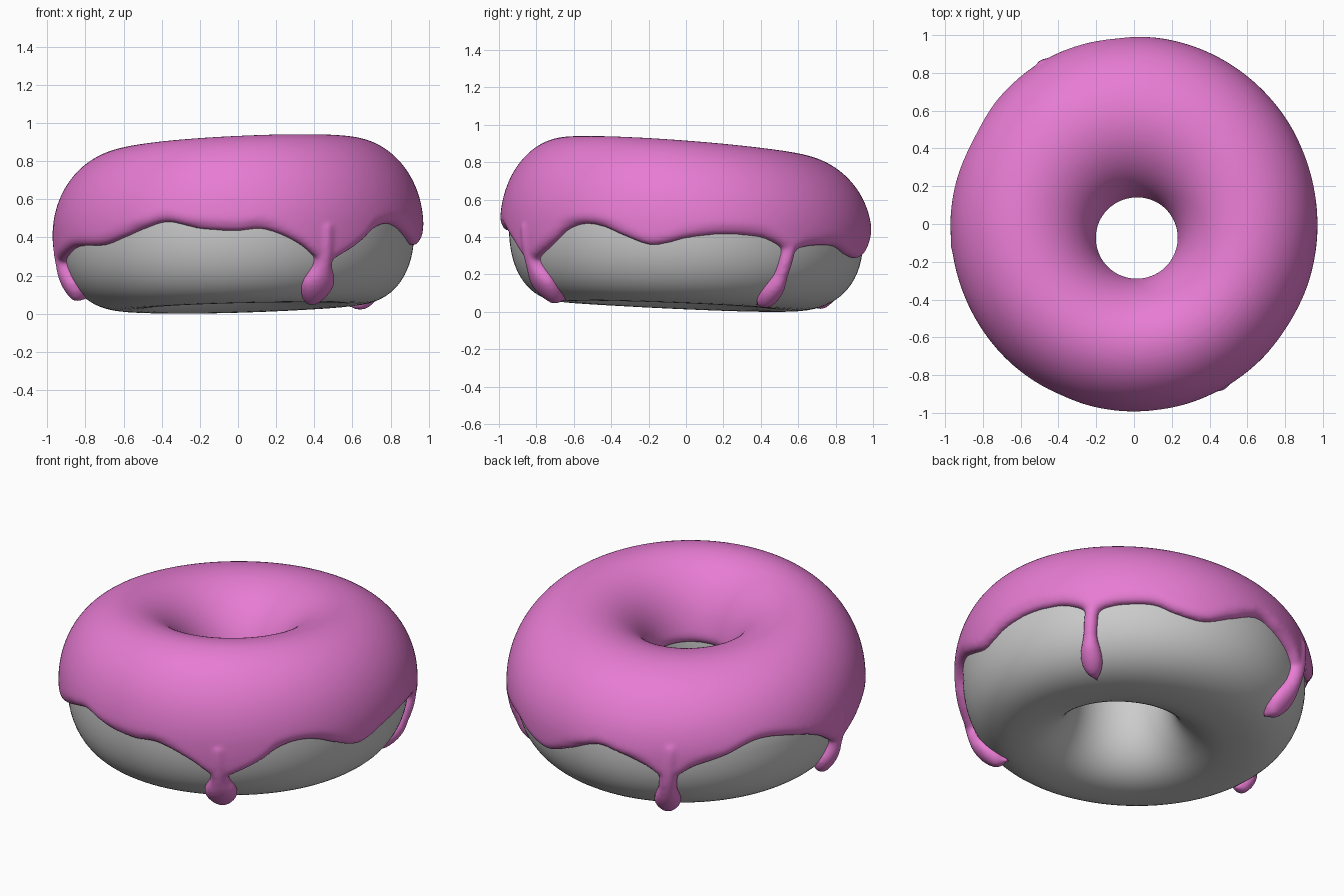
import bpy, bmesh, math
from math import sin, cos, pi, radians, sqrt
from mathutils import Vector

if "Cube" in bpy.data.objects:
    bpy.data.objects.remove(bpy.data.objects["Cube"])

PHI0 = radians(-57)      # direction in which the ring rises
T = 0.047                # icing thickness

# Lower rim of the icing: angle, height
RIM = [(0, .395), (12, .415), (25, .40), (31, .365), (36, .32), (41, .345), (47, .355),
       (57, .35), (64, .31), (74, .29), (84, .35), (95, .42), (104, .39), (112, .34),
       (119, .27), (127, .34), (136, .385), (150, .46), (166, .42), (176, .36),
       (186, .27), (194, .30), (206, .35), (222, .36), (231, .40), (238, .44),
       (247, .48), (258, .445), (270, .435), (277, .445), (283, .42), (290, .365),
       (298.5, .28), (307, .33), (312.5, .38), (318, .44), (325, .47), (332, .455),
       (339, .41), (348, .36), (354, .37)]

# Drips: top angle, tip angle, tip height, neck half width, bulb half width
DRIPS = [(298.5, 299, .07, .05, .092), (37, 33, .04, .038, .06),
         (187, 186, .08, .045, .07), (120, 118, .035, .05, .075)]


def material(name, rgb):
    m = bpy.data.materials.new(name)
    m.diffuse_color = (*rgb, 1)
    m.use_nodes = True
    m.node_tree.nodes["Principled BSDF"].inputs["Base Color"].default_value = m.diffuse_color
    return m


def rim_height(deg):
    """Smooth periodic interpolation of the rim."""
    n = len(RIM)
    P = lambda i: (RIM[i % n][0] + 360 * (i // n), RIM[i % n][1])
    i = max(k for k in range(n) if RIM[k][0] <= deg % 360)
    (x0, y0), (x1, y1), (x2, y2), (x3, y3) = P(i - 1), P(i), P(i + 1), P(i + 2)
    h = x2 - x1
    u = (deg % 360 - x1) / h
    m1, m2 = (y2 - y0) / (x2 - x0) * h, (y3 - y1) / (x3 - x1) * h
    return ((2*u**3 - 3*u*u + 1) * y1 + (u**3 - 2*u*u + u) * m1
            + (3*u*u - 2*u**3) * y2 + (u**3 - u*u) * m2)


def section(phi):
    """Centre radius, centre height, half width, half height of the dough at an angle."""
    c = cos(phi - PHI0)
    du = .015 * cos(phi) - .075 * sin(phi)
    rin = du + sqrt(.255**2 - .00585 + du * du)
    rout = .925 + .022 * sin(phi)**2
    return (rin + rout) / 2, .435 + .042 * c, (rout - rin) / 2, .405 + .012 * c


def point(phi, th, off=0.0):
    rc, zc, a, h = section(phi)
    e = 2 / 2.35 if sin(th) < 0 else 1.0     # fuller, flatter underside
    x = math.copysign(abs(cos(th))**e, cos(th))
    z = math.copysign(abs(sin(th))**e, sin(th))
    r = rc + (a + off) * x
    return Vector((r * cos(phi), r * sin(phi), zc + (h + off) * z))


def angle_at(phi, z):
    """Section angle on the outer wall for a given height."""
    _, zc, _, h = section(phi)
    s = max(-1, min(1, (z - zc) / h))
    return math.asin(s) if s >= 0 else -math.asin((-s)**(2.35 / 2))


def skin(bm, rings, closed):
    vs = [[bm.verts.new(p) for p in r] for r in rings]
    n, m = len(vs), len(vs[0])
    for i in range(n if closed else n - 1):
        for j in range(m):
            bm.faces.new((vs[i][j], vs[(i+1) % n][j], vs[(i+1) % n][(j+1) % m], vs[i][(j+1) % m]))
    if not closed:
        bm.faces.new(vs[0])
        bm.faces.new(vs[-1])


def finish(bm, name, mat):
    bmesh.ops.recalc_face_normals(bm, faces=bm.faces)
    me = bpy.data.meshes.new(name)
    bm.to_mesh(me)
    bm.free()
    me.materials.append(mat)
    for p in me.polygons:
        p.use_smooth = True
    ob = bpy.data.objects.new(name, me)
    bpy.context.collection.objects.link(ob)
    return ob


# Dough ring
bm = bmesh.new()
N = 160
skin(bm, [[point(2*pi*i/N, 2*pi*j/72) for j in range(72)] for i in range(N)], True)
finish(bm, "dough", material("grey dough", (.6, .6, .6)))

# Icing shell, rounded off along its rims
bm = bmesh.new()
N, M = 300, 70
rings = []
for i in range(N):
    phi = 2 * pi * i / N
    t0 = angle_at(phi, rim_height(math.degrees(phi)))
    t1 = pi - .06
    outer, inner = [], []
    for j in range(M + 1):
        k = .5 - .5 * cos(pi * j / M)        # denser near the rims
        th = t0 + (t1 - t0) * k
        d = min(th - t0, t1 - th) / .13
        off = T * (1 if d >= 1 else sqrt(max(0, 1 - (1 - d)**2)))
        outer.append(point(phi, th, off))
        inner.append(point(phi, th, -.025))
    rings.append(outer + inner[::-1])
skin(bm, rings, True)

# Drips running down the outer wall, each ending in a bulb
for a0, a1, ztip, neck, bulb in DRIPS:
    K = 40
    ztop = .46
    path, norm = [], []
    for k in range(K + 1):
        s = k / K
        phi = radians(a0 + (a1 - a0) * s)
        th = angle_at(phi, ztop + (ztip - ztop) * s)
        p = point(phi, th, .008)
        path.append(p)
        norm.append((point(phi, th, .03) - p).normalized())
    rings = []
    for k in range(K + 1):
        tan = (path[min(k + 1, K)] - path[max(k - 1, 0)]).normalized()
        side = tan.cross(norm[k]).normalized()
        nor = side.cross(tan).normalized()
        left = path[k].z - ztip              # height left above the tip
        if left < bulb:
            w = bulb * sqrt(max(.003, 1 - (1 - left / bulb)**2))
        else:
            u = min(1, (left - bulb) / .11)
            w = bulb + (neck - bulb) * (3*u*u - 2*u**3)
        dep = min(w, .05 + .15 * (w - .05)) if w > .05 else w
        rings.append([path[k] + side * (w * cos(q)) + nor * (dep * sin(q))
                      for q in (2 * pi * j / 20 for j in range(20))])
    skin(bm, rings, False)

icing = finish(bm, "icing", material("pink icing", (.8, .2, .65)))
rm = icing.modifiers.new("merge", 'REMESH')
rm.mode = 'VOXEL'
rm.voxel_size = .0125
rm.use_smooth_shade = True
sm = icing.modifiers.new("soften", 'SMOOTH')
sm.factor = .5
sm.iterations = 6
